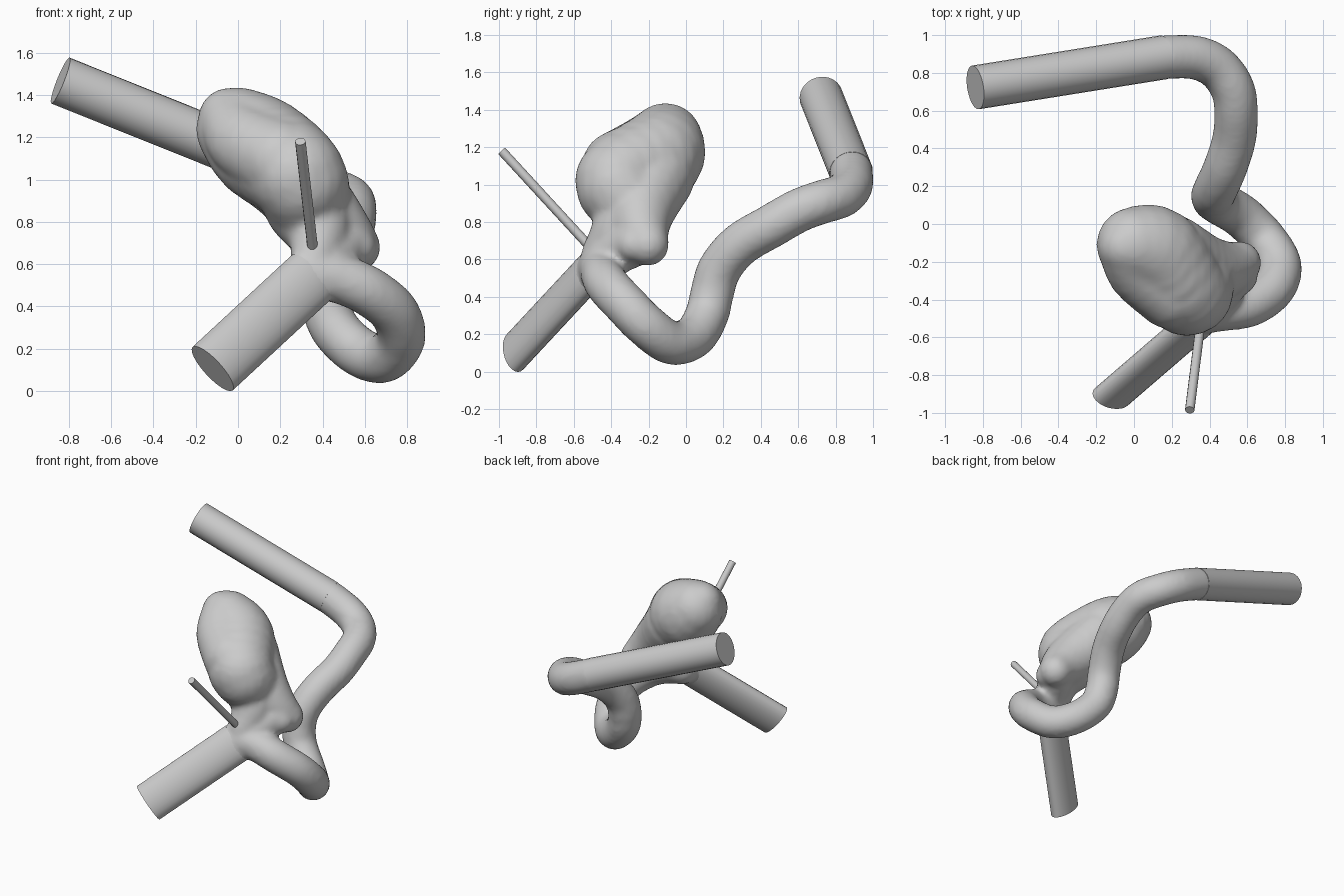
import bpy, bmesh, math
from mathutils import Vector, Matrix

if "Cube" in bpy.data.objects:
    bpy.data.objects.remove(bpy.data.objects["Cube"])

def finish(bm, name):
    me = bpy.data.meshes.new(name)
    bm.to_mesh(me)
    bm.free()
    for p in me.polygons:
        p.use_smooth = True
    me.set_sharp_from_angle(angle=math.radians(40))
    ob = bpy.data.objects.new(name, me)
    bpy.context.collection.objects.link(ob)
    return ob

def add_tube(bm, a, b, rw, rv, wide, sides=24):
    """Capped tube of elliptical section; 'wide' is the long axis direction."""
    a, b = Vector(a), Vector(b)
    n = (b - a).normalized()
    w = Vector(wide)
    w = (w - n * w.dot(n)).normalized()
    v = n.cross(w)
    rot = Matrix((w, v, n)).transposed().to_4x4()
    m = Matrix.Translation((a + b) / 2) @ rot @ Matrix.Diagonal((rw, rv, 1, 1))
    bmesh.ops.create_cone(bm, cap_ends=True, segments=sides, radius1=1, radius2=1,
                          depth=(b - a).length, matrix=m)

def straight_tube(name, *args):
    bm = bmesh.new()
    add_tube(bm, *args)
    return finish(bm, name)

def catmull(p0, p1, p2, p3, t):
    return tuple(0.5 * (2*b + (c-a)*t + (2*a-5*b+4*c-d)*t*t + (3*b-a-3*c+d)*t**3)
                 for a, b, c, d in zip(p0, p1, p2, p3))

def sweep_balls(bm, pts, steps):
    """Overlapping balls along a smooth path of (x, y, z, radius)."""
    pts = [pts[0]] + pts + [pts[-1]]
    for i in range(1, len(pts) - 2):
        for s in range(steps + (i == len(pts) - 3)):
            x, y, z, r = catmull(*pts[i-1:i+3], s / steps)
            bmesh.ops.create_uvsphere(bm, u_segments=20, v_segments=12, radius=r,
                                      matrix=Matrix.Translation((x, y, z)))

# Curving vessel and sac, fused into one organic skin
R = 0.118
loop = [(0.36, -0.465, 0.55), (0.48, -0.45, 0.53), (0.62, -0.425, 0.47),
        (0.74, -0.335, 0.37), (0.77, -0.215, 0.248), (0.69, -0.08, 0.155),
        (0.57, 0.04, 0.187), (0.455, 0.11, 0.30), (0.42, 0.14, 0.42),
        (0.43, 0.18, 0.55), (0.48, 0.29, 0.68), (0.53, 0.45, 0.775),
        (0.54, 0.60, 0.86), (0.52, 0.72, 0.905), (0.44, 0.83, 0.94),
        (0.32, 0.882, 0.995), (0.16, 0.883, 1.067)]
sac = [(0.0, -0.11, 1.237, 0.2), (0.12, -0.16, 1.14, 0.25),
       (0.28, -0.365, 1.02, 0.23), (0.33, -0.29, 0.88, 0.205),
       (0.38, -0.36, 0.75, 0.15), (0.36, -0.45, 0.63, 0.11)]
sac_top = [(-0.04, -0.12, 1.285, 0.15), (0.03, -0.245, 1.18, 0.175),
           (0.2, -0.36, 1.09, 0.2)]
side_bulge = [(0.2, -0.17, 1.05, 0.22), (0.36, -0.24, 0.88, 0.19),
              (0.48, -0.24, 0.76, 0.15), (0.56, -0.205, 0.68, 0.115)]
neck = [(0.56, -0.28, 0.68, 0.095), (0.5, -0.28, 0.69, 0.13), (0.42, -0.42, 0.61, 0.11)]

bm = bmesh.new()
sweep_balls(bm, [p + (R,) for p in loop], 6)
for path in (sac, sac_top, side_bulge, neck):
    sweep_balls(bm, path, 4)
flat_axis = (-0.67, 0, 0.74)
add_tube(bm, (0.24, -0.605, 0.438), (0.4, -0.467, 0.587), 0.137, 0.074, flat_axis)
vessel = finish(bm, "curved_vessel_with_sac")
rm = vessel.modifiers.new("fuse", 'REMESH')
rm.mode = 'VOXEL'
rm.voxel_size = 0.018
rm.use_smooth_shade = True
sm = vessel.modifiers.new("soften", 'SMOOTH')
sm.factor = 0.5
sm.iterations = 8

# Straight vessel ends and the thin branch
straight_tube("rear_vessel_end", (-0.84, 0.723, 1.468), (0.16, 0.883, 1.067),
              0.117, 0.117, (0, 0, 1))
straight_tube("front_vessel_end", (-0.12, -0.915, 0.105), (0.35, -0.51, 0.54),
              0.14, 0.076, flat_axis)
straight_tube("thin_branch", (0.295, -0.985, 1.18), (0.36, -0.47, 0.62),
              0.025, 0.025, (1, 0, 0), 12)
